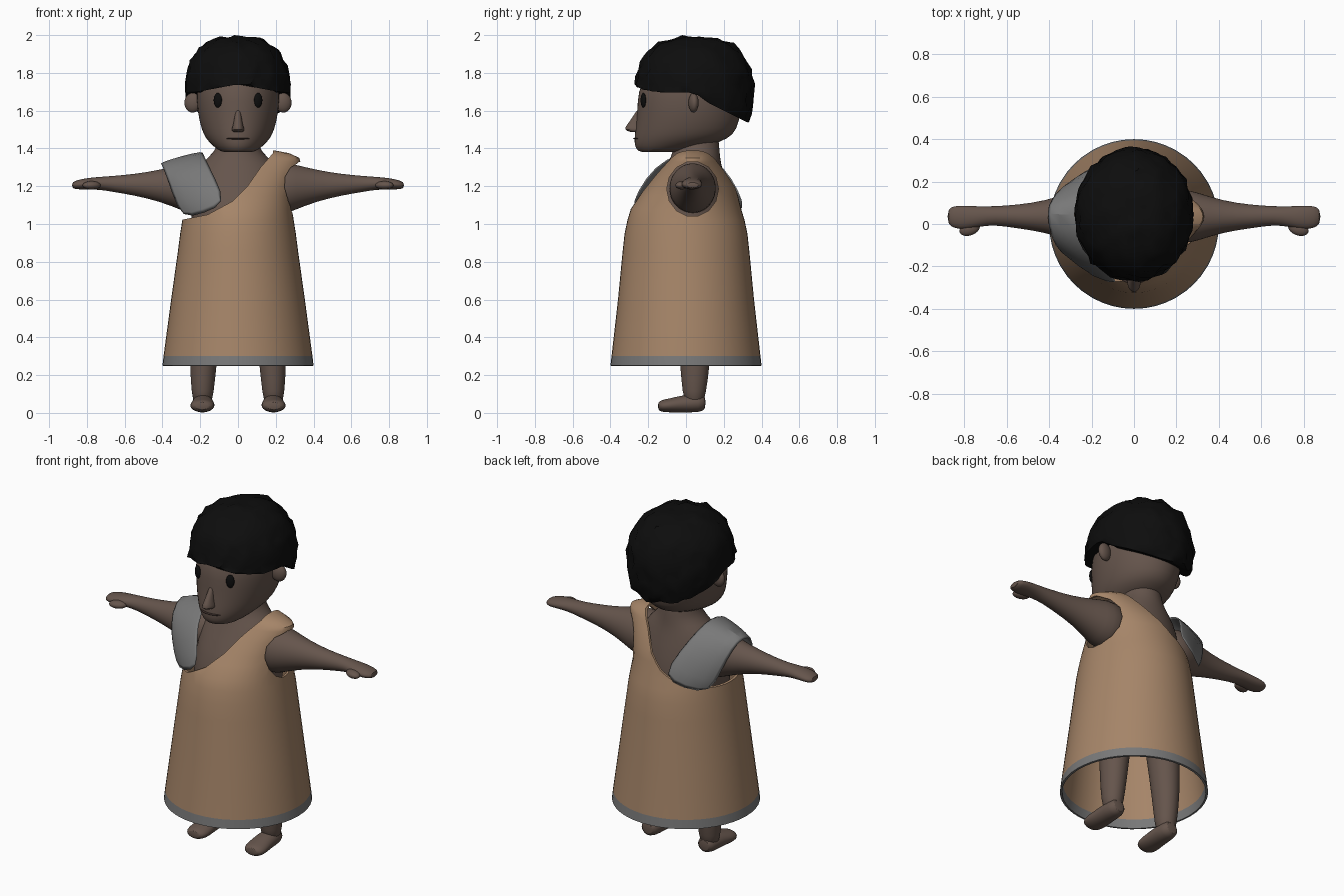
import bpy, bmesh, math
from mathutils import Vector, noise

if "Cube" in bpy.data.objects:
    bpy.data.objects.remove(bpy.data.objects["Cube"])


def material(name, rgb):
    m = bpy.data.materials.new(name)
    m.diffuse_color = (*rgb, 1)
    m.use_nodes = True
    m.node_tree.nodes["Principled BSDF"].inputs["Base Color"].default_value = m.diffuse_color
    return m


SKIN = material("brown skin", (0.13, 0.09, 0.072))
CLOTH = material("tan cloth", (0.38, 0.235, 0.14))
GREY = material("grey cloth", (0.19, 0.19, 0.19))
BLACK = material("black", (0.004, 0.004, 0.004))
LIP = material("dark lip", (0.045, 0.028, 0.024))


def smooth(ob, angle=50):
    bpy.ops.object.select_all(action='DESELECT')
    ob.select_set(True)
    bpy.context.view_layer.objects.active = ob
    bpy.ops.object.shade_smooth_by_angle(angle=math.radians(angle))


def finish(bm, name, mat, subdiv=0):
    bmesh.ops.recalc_face_normals(bm, faces=bm.faces[:])
    me = bpy.data.meshes.new(name)
    bm.to_mesh(me)
    bm.free()
    ob = bpy.data.objects.new(name, me)
    bpy.context.collection.objects.link(ob)
    me.materials.append(mat)
    smooth(ob)
    if subdiv:
        mod = ob.modifiers.new("Subdivision", 'SUBSURF')
        mod.levels = mod.render_levels = subdiv
    return ob


def loft(name, rings, axis, mat, n=20, subdiv=1, open_start=False):
    """Rings are (x, y, z, radius_a, radius_b) around the given axis."""
    u, v = {'x': (1, 2), 'y': (0, 2), 'z': (0, 1)}[axis]
    bm = bmesh.new()
    loops = []
    for x, y, z, a, b in rings:
        loop = []
        for i in range(n):
            t = math.tau * i / n
            p = [x, y, z]
            p[u] += a * math.cos(t)
            p[v] += b * math.sin(t)
            loop.append(bm.verts.new(p))
        loops.append(loop)
    for lo, hi in zip(loops, loops[1:]):
        for i in range(n):
            j = (i + 1) % n
            bm.faces.new((lo[i], lo[j], hi[j], hi[i]))
    if not open_start:
        bm.faces.new(loops[0])
    bm.faces.new(loops[-1])
    return finish(bm, name, mat, subdiv)


def ellipsoid(name, centre, radii, mat, turn=0):
    bm = bmesh.new()
    bmesh.ops.create_uvsphere(bm, u_segments=20, v_segments=12, radius=1)
    bmesh.ops.scale(bm, vec=radii, verts=bm.verts)
    ob = finish(bm, name, mat)
    ob.location = centre
    ob.rotation_euler.z = turn
    return ob


# Torso and neck
loft("torso", [(0, 0, .80, .23, .22), (0, 0, .95, .25, .24), (0, .01, 1.1, .25, .23),
               (0, .035, 1.25, .24, .17), (0, .045, 1.33, .19, .14),
               (0, .055, 1.38, .125, .125), (0, .055, 1.44, .105, .12),
               (0, .05, 1.52, .10, .115)], 'z', SKIN)

# Head with a narrow jaw
loft("head", [(0, -.13, 1.38, .06, .085), (0, -.135, 1.383, .095, .122),
              (0, -.075, 1.415, .135, .198), (0, -.025, 1.45, .17, .25),
              (0, .002, 1.5, .195, .272), (0, .017, 1.6, .217, .275),
              (0, .022, 1.7, .222, .28), (0, .03, 1.8, .20, .24),
              (0, .04, 1.88, .13, .16), (0, .04, 1.91, .05, .06)], 'z', SKIN, n=28)

# Nose: a wedge running from the brow to a pointed tip
loft("nose", [(0, -.245, 1.61, .012, .012), (0, -.26, 1.56, .02, .028),
              (0, -.268, 1.52, .028, .05), (0, -.268, 1.50, .036, .064),
              (0, -.262, 1.485, .03, .035)], 'z', SKIN, n=12, subdiv=1)
ellipsoid("mouth", (0, -.251, 1.452), (.064, .031, .005), LIP)

for s, side in ((1, "left"), (-1, "right")):
    # Eyes and ears
    ellipsoid(side + "_eye", (s * .107, -.226, 1.655), (.023, .012, .039), BLACK, s * .40)
    ellipsoid(side + "_ear", (s * .24, .04, 1.642), (.045, .026, .052), SKIN, s * .2)

    # Arm tapering to a flat hand
    arm = [(.12, .035, 1.19, .10, .11), (.235, .035, 1.187, .133, .143),
           (.30, .035, 1.195, .115, .122), (.42, .035, 1.203, .075, .083),
           (.55, .035, 1.208, .056, .057), (.66, .04, 1.212, .044, .043),
           (.73, .035, 1.216, .048, .034), (.80, .03, 1.213, .058, .031),
           (.85, .033, 1.208, .053, .025), (.88, .035, 1.205, .035, .016)]
    loft(side + "_arm", [(s * x, *r) for x, *r in arm], 'x', SKIN)
    ellipsoid(side + "_thumb", (s * .775, -.022, 1.205), (.05, .032, .022), SKIN, s * -.35)

    # Leg and foot
    loft(side + "_leg", [(s * .188, .045, .04, .045, .045), (s * .187, .043, .10, .059, .062),
                         (s * .185, .048, .25, .071, .080), (s * .17, .045, .5, .088, .095),
                         (s * .14, .03, .9, .11, .12)], 'z', SKIN)
    loft(side + "_foot", [(s * .186, .105, .055, .035, .036), (s * .186, .075, .052, .057, .050),
                          (s * .186, -.02, .048, .058, .046), (s * .188, -.08, .040, .066, .038),
                          (s * .19, -.125, .037, .062, .033),
                          (s * .19, -.15, .036, .040, .022)], 'y', SKIN)

# Hair: a bumpy cap gathered up at the hairline
bm = bmesh.new()
bmesh.ops.create_icosphere(bm, subdivisions=4, radius=1)
for v in bm.verts:
    d = v.co.normalized()
    h = math.hypot(d.x, d.y)
    k = (h ** 2.5 + abs(d.z) ** 2.5) ** -.4
    k *= 1 + .06 * noise.noise(d * 6.5) + .025 * noise.noise(d * 13)
    p = Vector((d.x * .278 * k, .045 + d.y * .312 * k, 1.70 + d.z * .292 * k))
    if p.y < .06:
        line = 1.695 + max(0, .045 * (1 - abs(p.x) / .24)) * (p.y < -.1)
    else:
        line = max(1.535, 1.69 - .9 * (p.y - .06)) if p.y < .1 else max(1.535, 1.65 - .5 * (p.y - .1))
    p.z = min(max(p.z, line), 2.0)
    v.co = p
hair = finish(bm, "hair", BLACK)

# Robe: flared shell with a grey hem
robe = loft("robe", [(0, 0, .25, .40, .40), (0, 0, .302, .394, .394), (0, 0, .6, .354, .36),
                     (0, 0, .85, .319, .336), (0, 0, .95, .306, .325), (0, 0, 1.02, .295, .31),
                     (0, 0, 1.08, .286, .292), (0, .015, 1.15, .285, .26),
                     (0, .025, 1.2, .29, .235), (0, .03, 1.27, .31, .19),
                     (0, .035, 1.33, .33, .145), (0, .035, 1.35, .325, .13),
                     (0, .035, 1.375, .27, .11), (0, .035, 1.39, .19, .09)],
            'z', CLOTH, n=48, subdiv=0, open_start=True)
robe.data.materials.append(GREY)
for f in robe.data.polygons:
    f.material_index = 1 if f.center.z < .30 else 0
shell = robe.modifiers.new("Thickness", 'SOLIDIFY')
shell.thickness = .012
shell.offset = -1

# Cutters: slanted neckline and one armhole
bm = bmesh.new()
neckline = [(-.7, 1.02), (-.30, 1.022), (-.16, 1.05), (-.03, 1.12), (.05, 1.20),
            (.12, 1.30), (.185, 1.375), (.20, 1.6), (-.7, 1.6)]
front = [bm.verts.new((x, -.7, z)) for x, z in neckline]
back = [bm.verts.new((x, .7, z)) for x, z in neckline]
bm.faces.new(front)
bm.faces.new(back)
for i in range(len(front)):
    j = (i + 1) % len(front)
    bm.faces.new((front[i], front[j], back[j], back[i]))
neck_cutter = finish(bm, "neckline_cutter", CLOTH)
arm_cutter = loft("armhole_cutter", [(.16, .035, 1.185, .137, .146),
                                     (.60, .035, 1.185, .137, .146)], 'x', CLOTH, n=14, subdiv=0)
for cutter in (neck_cutter, arm_cutter):
    mod = robe.modifiers.new("Cut", 'BOOLEAN')
    mod.operation = 'DIFFERENCE'
    mod.solver = 'EXACT'
    mod.object = cutter
bpy.ops.object.select_all(action='DESELECT')
bpy.context.view_layer.objects.active = robe
robe.select_set(True)
for name in [m.name for m in robe.modifiers]:
    bpy.ops.object.modifier_apply(modifier=name)
for cutter in (neck_cutter, arm_cutter):
    bpy.data.objects.remove(cutter)
smooth(robe, 40)

# Shoulder strap: rows of inner, middle and outer points, repeated at the back
rows = [[(-.05, -.292, 1.105), (-.18, -.268, 1.05), (-.30, -.15, 1.018)],
        [(-.12, -.215, 1.25), (-.24, -.20, 1.2), (-.355, -.13, 1.165)],
        [(-.17, -.11, 1.35), (-.28, -.10, 1.325), (-.395, -.07, 1.285)],
        [(-.19, .05, 1.395), (-.30, .055, 1.37), (-.42, .06, 1.335)]]
rows += [[(x, .05 - .9 * y, z) for x, y, z in row] for row in reversed(rows[:3])]
bm = bmesh.new()
grid = [[bm.verts.new(p) for p in row] for row in rows]
for a, b in zip(grid, grid[1:]):
    for i in range(2):
        bm.faces.new((a[i], a[i + 1], b[i + 1], b[i]))
strap = finish(bm, "shoulder_strap", GREY)
mod = strap.modifiers.new("Thickness", 'SOLIDIFY')
mod.thickness = .014
mod.offset = 0
mod = strap.modifiers.new("Bevel", 'SUBSURF')
mod.levels = mod.render_levels = 1
